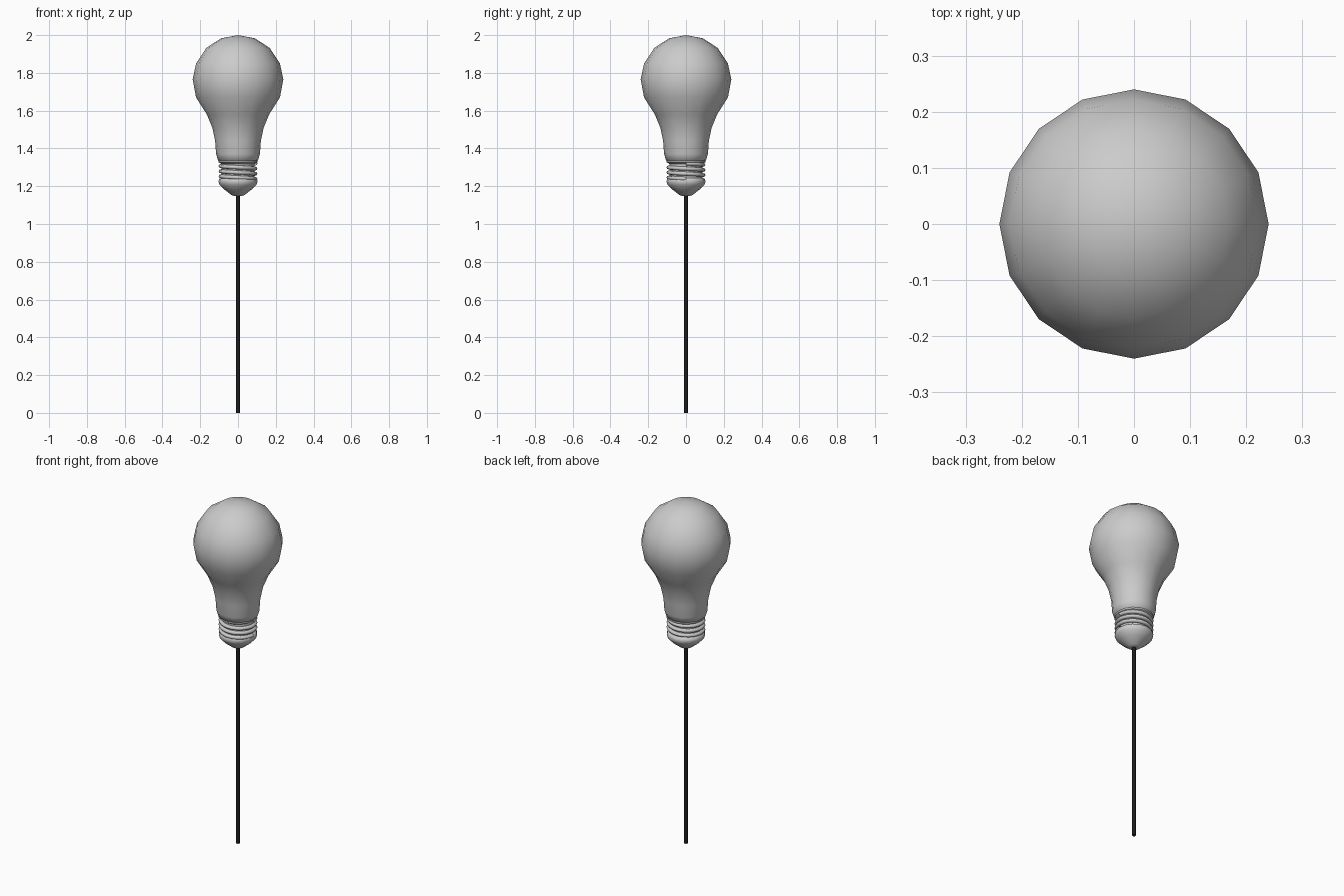
import bpy, bmesh
from math import cos, sin, pi, tau, radians

cube = bpy.data.objects.get("Cube")
if cube:
    bpy.data.objects.remove(cube)


def material(name, rgb, rough=0.5):
    m = bpy.data.materials.new(name)
    m.use_nodes = True
    m.diffuse_color = (*rgb, 1)
    bsdf = m.node_tree.nodes["Principled BSDF"]
    bsdf.inputs["Base Color"].default_value = (*rgb, 1)
    bsdf.inputs["Roughness"].default_value = rough
    return m


GREY = material("light grey", (0.6, 0.6, 0.6))
BLACK = material("black", (0.012, 0.012, 0.013))
SIDES = 16


def finish(name, bm, mat, angle):
    bmesh.ops.remove_doubles(bm, verts=bm.verts, dist=1e-5)
    bmesh.ops.recalc_face_normals(bm, faces=bm.faces)
    mesh = bpy.data.meshes.new(name)
    bm.to_mesh(mesh)
    bm.free()
    mesh.materials.append(mat)
    ob = bpy.data.objects.new(name, mesh)
    bpy.context.collection.objects.link(ob)
    bpy.ops.object.select_all(action='DESELECT')
    ob.select_set(True)
    bpy.context.view_layer.objects.active = ob
    bpy.ops.object.shade_smooth_by_angle(angle=radians(angle))
    return ob


def grid_faces(bm, rows):
    for a, b in zip(rows, rows[1:]):
        for i in range(len(a) - 1):
            bm.faces.new((a[i], a[i + 1], b[i + 1], b[i]))


def lathe(name, profile, mat, sides=SIDES, angle=60):
    """Turn a (radius, height) profile around the z axis."""
    bm = bmesh.new()
    verts = [bm.verts.new((r, 0, z)) for r, z in profile]
    edges = [bm.edges.new(pair) for pair in zip(verts, verts[1:])]
    bmesh.ops.spin(bm, geom=verts + edges, cent=(0, 0, 0), axis=(0, 0, 1),
                   angle=tau, steps=sides, use_duplicate=False)
    return finish(name, bm, mat, angle)


# Glass bulb: round top narrowing to a neck
lathe("glass_bulb", [
    (0, 2.0), (0.09, 1.983), (0.168, 1.932), (0.222, 1.85), (0.24, 1.765),
    (0.222, 1.67), (0.165, 1.58), (0.136, 1.51), (0.121, 1.44),
    (0.116, 1.37), (0.106, 1.338), (0.09, 1.33)], GREY)

# Screw base: collar, core and rounded contact tip
lathe("base_collar", [(0.088, 1.345), (0.104, 1.34), (0.104, 1.328), (0.088, 1.318)], GREY, angle=40)
lathe("base_core", [(0.088, 1.34), (0.088, 1.225)], GREY)
lathe("contact_tip", [
    (0.086, 1.245), (0.1, 1.238), (0.103, 1.224), (0.098, 1.208), (0.075, 1.185),
    (0.034, 1.153), (0.02, 1.148), (0, 1.147)], GREY)

# Screw thread: a round ridge wound around the core
TURNS, STEPS, RING = 3, 24, 8
bm = bmesh.new()
rows = []
for s in range(TURNS * STEPS + 1):
    a = tau * s / STEPS
    z = 1.32 - 0.027 * s / STEPS
    row = []
    for k in range(RING + 1):
        t = tau * k / RING
        r = 0.09 + 0.013 * cos(t)
        row.append(bm.verts.new((r * cos(a), r * sin(a), z + 0.0105 * sin(t))))
    rows.append(row)
grid_faces(bm, rows)
finish("screw_thread", bm, GREY, 60)

# Thin rod carrying the bulb
lathe("rod", [(0, 1.16), (0.01, 1.16), (0.01, 0), (0, 0)], BLACK, angle=40)
